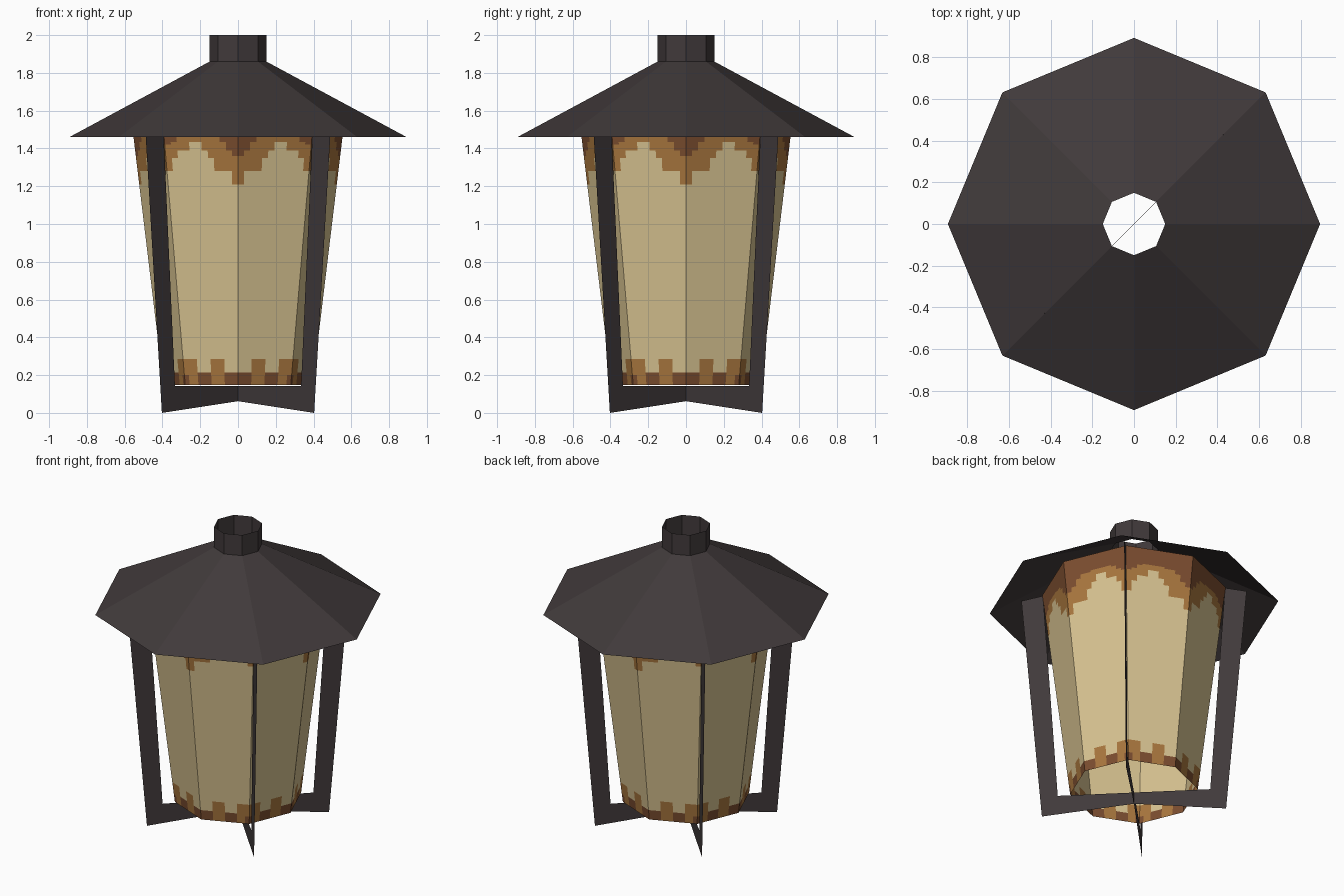
import bpy
import math

if "Cube" in bpy.data.objects:
    bpy.data.objects.remove(bpy.data.objects["Cube"])


def material(name, rgb):
    m = bpy.data.materials.new(name)
    m.diffuse_color = (*rgb, 1)
    m.use_nodes = True
    m.node_tree.nodes["Principled BSDF"].inputs["Base Color"].default_value = m.diffuse_color
    return m


METAL = material("dark_metal", (0.052, 0.042, 0.043))
CREAM = material("cream_glass", (0.69, 0.55, 0.285))
OCHRE = material("ochre_border", (0.40, 0.185, 0.049))
BROWN = material("brown_border", (0.20, 0.075, 0.029))


def build(name, verts, faces, mats, indices=None):
    me = bpy.data.meshes.new(name)
    me.from_pydata(verts, [], faces)
    for m in mats:
        me.materials.append(m)
    if indices:
        for p, i in zip(me.polygons, indices):
            p.material_index = i
    ob = bpy.data.objects.new(name, me)
    bpy.context.collection.objects.link(ob)
    return ob


def polar(r, a, z):
    return (r * math.cos(a), r * math.sin(a), z)


def octagon_shell(name, rings):
    """Open eight-sided shell through (radius, z) rings listed bottom to top."""
    verts = [polar(r, k * math.pi / 4, z) for r, z in rings for k in range(8)]
    faces = [(j * 8 + k, j * 8 + (k + 1) % 8, j * 8 + 8 + (k + 1) % 8, j * 8 + 8 + k)
             for j in range(len(rings) - 1) for k in range(8)]
    return build(name, verts, faces, [METAL])


# Roof and open chimney
octagon_shell("roof", [(0.893, 1.46), (0.15, 1.86)])
octagon_shell("chimney", [(0.15, 1.86), (0.15, 2.0)])

# Four flat L-shaped frame plates on the diagonals
profile = [(0, 0.062), (0.57, 0.0), (0.697, 1.54), (0.563, 1.57), (0.472, 0.142), (0.0, 0.142)]
for i in range(4):
    a = math.pi / 4 + i * math.pi / 2
    build(f"frame_plate_{i + 1}", [polar(r, a, z) for r, z in profile],
          [(0, 1, 4, 5), (1, 2, 3, 4)], [METAL])

# Glass: border heights per column, running from a cardinal corner to a diagonal corner
ochre_top = [1.21, 1.28, 1.28, 1.28, 1.35, 1.39, 1.435, 1.435, 1.39, 1.39, 1.35, 1.28]
brown_top = [1.36, 1.39, 1.435, 1.46, 1.46, 1.47, 1.47, 1.47, 1.47, 1.46, 1.435, 1.42]
ochre_low = [0.215] * 3 + [0.285] * 3 + [0.215] * 3 + [0.285] * 3
brown_low = [0.215] * 3 + [0.15] * 3 + [0.215] * 3 + [0.15, 0.15, 0.2]
Z0, Z1, R0, R1 = 0.148, 1.575, 0.395, 0.567
levels = sorted({Z0, Z1, *ochre_top, *brown_top, *ochre_low, *brown_low} - {0.15})
N = 12


def glass_colour(c, z):
    if z > brown_top[c] or z < brown_low[c]:
        return 2
    if z > ochre_top[c] or z < ochre_low[c]:
        return 1
    return 0


verts, faces, indices = [], [], []
for z in levels:
    r = R0 + (R1 - R0) * (z - Z0) / (Z1 - Z0)
    for k in range(8):
        p, q = polar(r, k * math.pi / 4, z), polar(r, (k + 1) * math.pi / 4, z)
        verts += [tuple(s + (t - s) * c / N for s, t in zip(p, q)) for c in range(N)]
W = 8 * N
for j in range(len(levels) - 1):
    mid = (levels[j] + levels[j + 1]) / 2
    for i in range(W):
        n = (i + 1) % W
        faces.append((j * W + i, j * W + n, j * W + W + n, j * W + W + i))
        c = i % N
        if (i // N) % 2:          # mirror the pattern on every other pane
            c = N - 1 - c
        indices.append(glass_colour(c, mid))
build("glass_shade", verts, faces, [CREAM, OCHRE, BROWN], indices)
